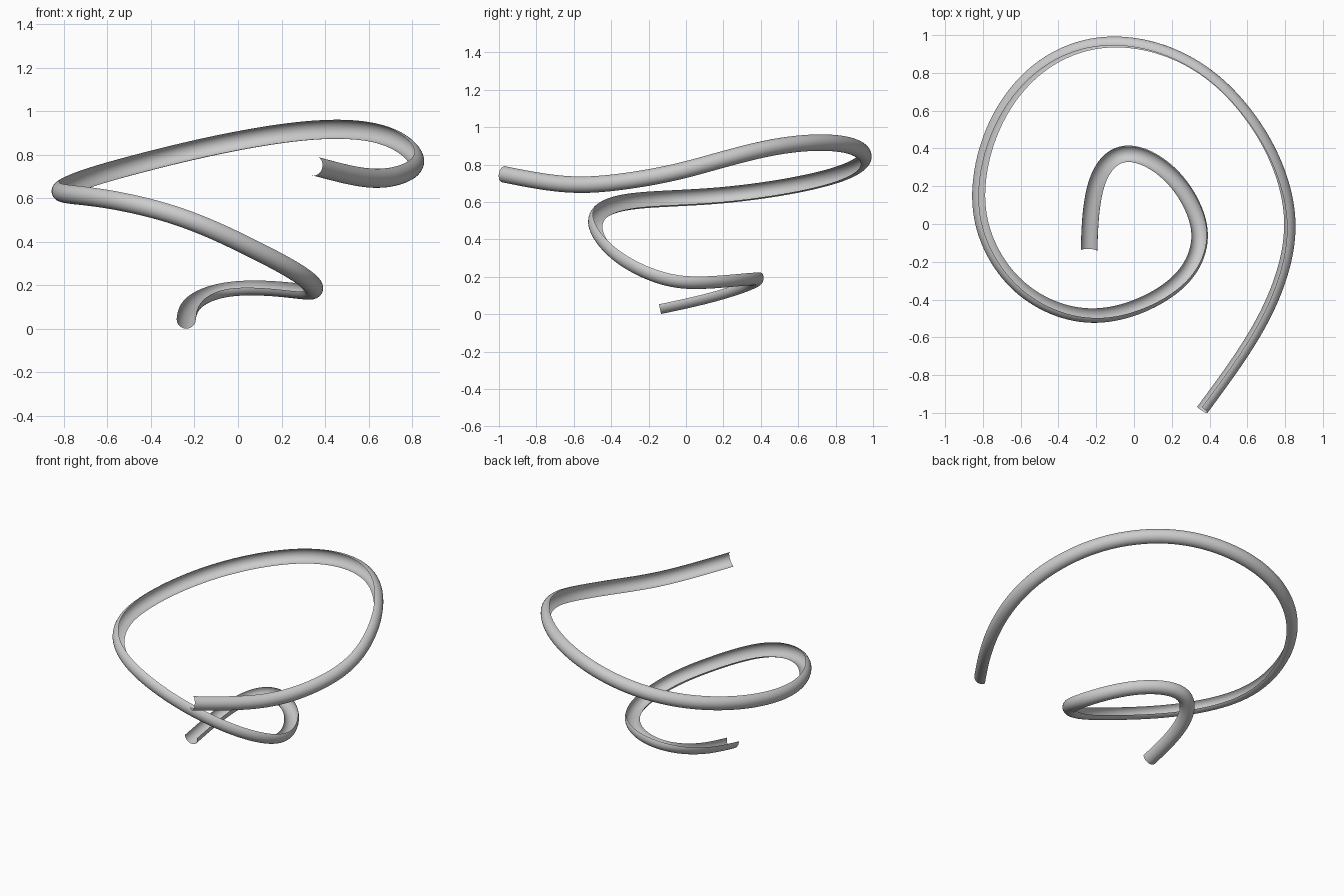
import bpy, bmesh, math
from mathutils import Vector, geometry

if "Cube" in bpy.data.objects:
    bpy.data.objects.remove(bpy.data.objects["Cube"])

RADIUS = 0.044
LIP = 0.2        # the channel wraps slightly past a half circle
OFFSET = 0.008   # centre of the arc below the path
STEPS = 12       # samples per path span
SEGS = 18        # segments across the channel

# Centre line of the spiral, bottom to top
path = [Vector(p) for p in (
    (-.238, -.143, .052), (-.225, .10, .105), (-.165, .30, .165), (-.055, .382, .202),
    (.165, .29, .202), (.305, .105, .186), (.353, -.063, .190), (.29, -.248, .256),
    (.085, -.405, .367), (-.25, -.488, .522), (-.59, -.345, .603), (-.78, -.06, .623),
    (-.813, .20, .638), (-.69, .60, .695), (-.44, .86, .765), (-.11, .957, .845),
    (.33, .828, .918), (.637, .505, .905), (.778, .20, .83), (.81, -.05, .76),
    (.742, -.335, .710), (.61, -.60, .688), (.347, -.97, .75))]

# Smooth curve through the points
n = len(path)
tangents = []
for i in range(n):
    a, b, c = path[max(i - 1, 0)], path[i], path[min(i + 1, n - 1)]
    if i in (0, n - 1):
        tangents.append((c - a).normalized())
    else:
        la, lc = (b - a).length, (c - b).length
        tangents.append(((b - a) / la * lc + (c - b) / lc * la).normalized())
pts = [path[0]]
for i in range(n - 1):
    d = (path[i + 1] - path[i]).length / 3
    pts += geometry.interpolate_bezier(path[i], path[i] + tangents[i] * d,
                                       path[i + 1] - tangents[i + 1] * d,
                                       path[i + 1], STEPS + 1)[1:]
for _ in range(40):
    pts = [pts[0]] + [(pts[i - 1] + 2 * pts[i] + pts[i + 1]) / 4
                      for i in range(1, len(pts) - 1)] + [pts[-1]]

# Channel swept with minimum twist, opening upward at the start
bm = bmesh.new()
rows = []
normal = Vector((0, 0, 1))
prev = None
angles = [-LIP + (math.pi + 2 * LIP) * k / SEGS for k in range(SEGS + 1)]
for i, p in enumerate(pts):
    t = (pts[min(i + 1, len(pts) - 1)] - pts[max(i - 1, 0)]).normalized()
    if prev:
        normal = prev.rotation_difference(t) @ normal
    normal = (normal - t * normal.dot(t)).normalized()
    side = t.cross(normal)
    rows.append([bm.verts.new(p - normal * OFFSET + RADIUS *
                              (side * math.cos(a) - normal * math.sin(a)))
                 for a in angles])
    prev = t
for r0, r1 in zip(rows, rows[1:]):
    for k in range(SEGS):
        bm.faces.new((r0[k], r0[k + 1], r1[k + 1], r1[k])).smooth = True
mesh = bpy.data.meshes.new("spiral_channel")
bm.to_mesh(mesh)
bm.free()
bpy.context.collection.objects.link(bpy.data.objects.new("spiral_channel", mesh))
